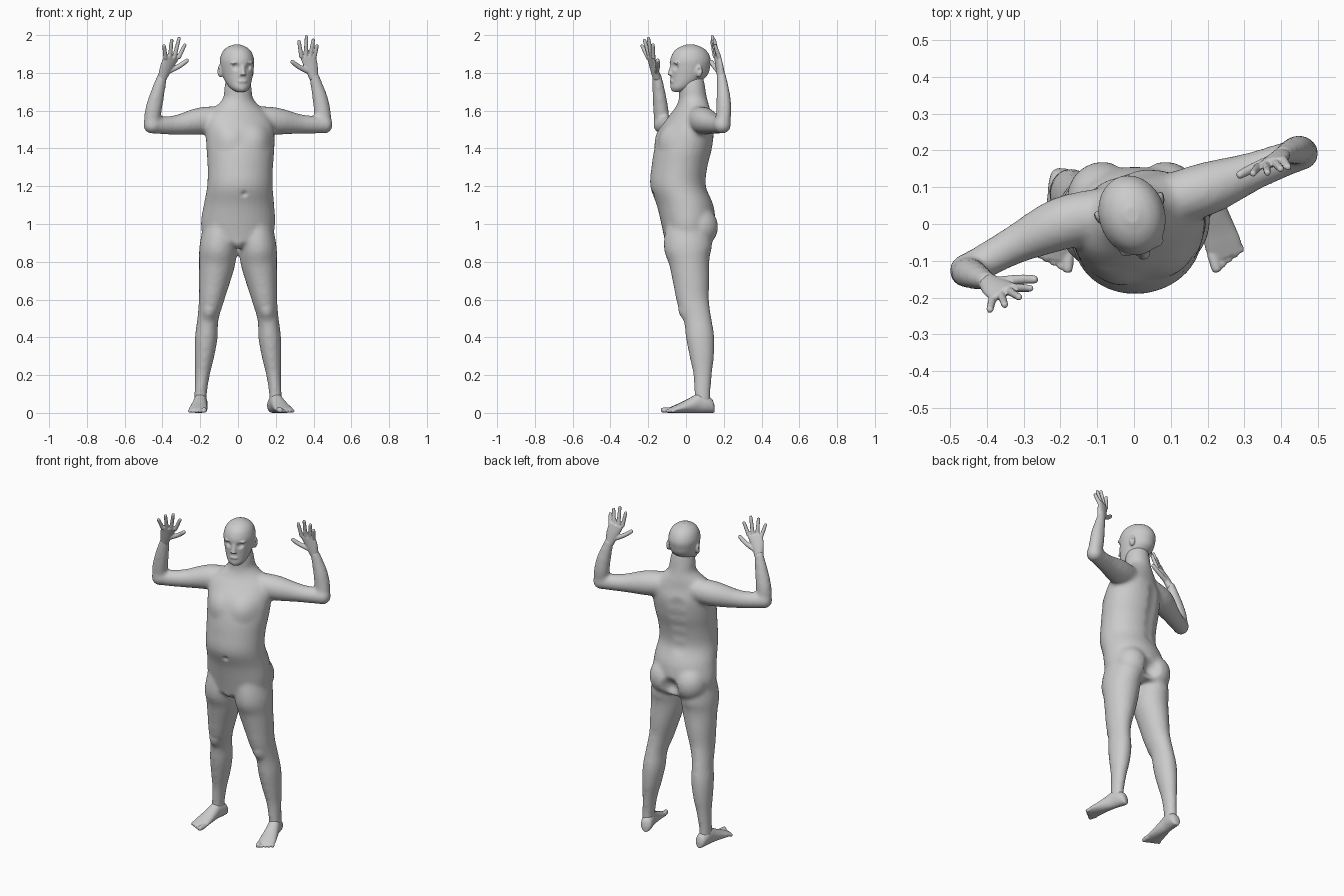
import bpy, bmesh, math
from mathutils import Vector, Matrix

cube = bpy.data.objects.get("Cube")
if cube:
    bpy.data.objects.remove(cube, do_unlink=True)

skin = bpy.data.materials.new("plain grey")
skin.use_nodes = True
GREY = (0.6, 0.6, 0.6, 1)
skin.diffuse_color = GREY
skin.node_tree.nodes["Principled BSDF"].inputs["Base Color"].default_value = GREY
UP = Vector((0, 0, 1))


def heading(degrees):
    """Model's own left and forward directions after a turn about z."""
    a = math.radians(degrees)
    return (Vector((math.cos(a), math.sin(a), 0)), Vector((math.sin(a), -math.cos(a), 0)))


def spline(rows, steps=4):
    """Smoothly resample rows of numbers."""
    rows = [Vector(r) for r in rows]
    out = []
    for i in range(len(rows) - 1):
        p, q = rows[i], rows[i + 1]
        before = (q - rows[i - 1]) / 2 if i else q - p
        after = (rows[i + 2] - p) / 2 if i + 2 < len(rows) else q - p
        for k in range(steps):
            t = k / steps
            out.append(p * (2*t**3 - 3*t**2 + 1) + before * (t**3 - 2*t**2 + t)
                       + q * (3*t**2 - 2*t**3) + after * (t**3 - t**2))
    return out + [rows[-1]]


def skin_rings(bm, rings, sides=24):
    """Join elliptical rings (centre, first axis, second axis) into a closed tube."""
    loops = []
    for c, u, v in rings:
        angles = [math.tau * k / sides for k in range(sides)]
        loops.append([bm.verts.new(c + u * math.cos(a) + v * math.sin(a)) for a in angles])
    for low, high in zip(loops, loops[1:]):
        for k in range(sides):
            j = (k + 1) % sides
            bm.faces.new((low[k], low[j], high[j], high[k]))
    bm.faces.new(loops[0][::-1])
    bm.faces.new(loops[-1])


def limb(bm, rows, side):
    """Tube through rows of x, y, z, half width along side, half depth."""
    rows = spline(rows)
    rings = []
    for i, r in enumerate(rows):
        ahead, behind = rows[min(i + 1, len(rows) - 1)], rows[max(i - 1, 0)]
        t = (Vector(ahead[:3]) - Vector(behind[:3])).normalized()
        u = (side - t * side.dot(t)).normalized()
        rings.append((Vector(r[:3]), u * r[3], t.cross(u) * r[4]))
    skin_rings(bm, rings)


def ball(bm, centre, size, turn=0):
    m = (Matrix.Translation(centre) @ Matrix.Rotation(math.radians(turn), 4, 'Z')
         @ Matrix.Diagonal((*size, 1)))
    bmesh.ops.create_icosphere(bm, subdivisions=3, radius=1, matrix=m)


def finish(name, bm, voxel, smoothing, pushes=()):
    """Fuse the overlapping volumes, soften them, then push small areas in or out."""
    bmesh.ops.recalc_face_normals(bm, faces=bm.faces)
    mesh = bpy.data.meshes.new(name)
    bm.to_mesh(mesh)
    bm.free()
    obj = bpy.data.objects.new(name, mesh)
    bpy.context.collection.objects.link(obj)
    fuse = obj.modifiers.new("fuse", 'REMESH')
    fuse.mode = 'VOXEL'
    fuse.voxel_size = voxel
    soften = obj.modifiers.new("soften", 'SMOOTH')
    soften.factor = 0.5
    soften.iterations = smoothing
    graph = bpy.context.evaluated_depsgraph_get()
    fused = bpy.data.meshes.new_from_object(obj.evaluated_get(graph))
    obj.modifiers.clear()
    obj.data = fused
    fused.name = name
    for centre, radius, shift in pushes:
        centre, shift = Vector(centre), Vector(shift)
        for v in fused.vertices:
            d = (v.co - centre).length / radius
            if d < 1:
                v.co += shift * (1 - d * d) ** 2
    for v in fused.vertices:
        v.co.z = max(v.co.z, 0)
    fused.materials.clear()
    fused.materials.append(skin)
    for p in fused.polygons:
        p.use_smooth = True
        p.material_index = 0


# Body: torso rings of x, y, z, half width, half depth, turn
body = bmesh.new()
torso = [(0, .01, .9, .18, .12, 0), (0, .012, 1, .197, .143, 0),
         (.005, -.005, 1.1, .187, .15, 3), (.01, -.042, 1.2, .174, .147, 7),
         (.012, -.035, 1.3, .174, .147, 11), (.013, -.015, 1.4, .182, .15, 15),
         (.01, .005, 1.5, .185, .138, 18), (.005, .022, 1.57, .172, .105, 19),
         (0, .035, 1.62, .122, .085, 19), (0, .037, 1.665, .08, .074, 18),
         (0, .032, 1.72, .073, .07, 17), (0, .028, 1.78, .06, .065, 17)]
rings = []
for x, y, z, w, d, turn in spline(torso):
    left, front = heading(turn)
    rings.append((Vector((x, y, z)), left * w, -front * d))
skin_rings(body, rings, 32)

# Legs and buttocks
leg = [(.09, .015, 1, .09, .12), (.104, .01, .88, .1, .128), (.11, .017, .8, .097, .108),
       (.125, .027, .7, .083, .097), (.141, .036, .6, .067, .086), (.159, .06, .5, .056, .074),
       (.168, .075, .4, .06, .075), (.178, .084, .3, .052, .065), (.189, .088, .2, .039, .049),
       (.198, .087, .1, .033, .043), (.198, .087, .04, .033, .045)]
for s in (1, -1):
    limb(body, [(s * r[0], *r[1:]) for r in leg], Vector((1, 0, 0)))
    ball(body, (s * .085, .07, .985), (.098, .1, .11))
ball(body, (0, -.075, .91), (.035, .04, .04))

# Arms: raised, bent upward at the elbow
upper_size = (.07, .072, .053, .047, .045)
fore_size = (.042, .045, .042, .034, .025)
arms = {
    "left": ([(.08, .06, 1.555), (.2, .097, 1.545), (.32, .142, 1.53), (.4, .172, 1.525),
              (.455, .192, 1.525)],
             [(.457, .193, 1.525), (.447, .2, 1.59), (.436, .199, 1.66), (.418, .194, 1.73),
              (.398, .186, 1.8)]),
    "right": ([(-.08, .03, 1.555), (-.2, 0, 1.545), (-.32, -.055, 1.525), (-.4, -.098, 1.522),
               (-.455, -.127, 1.525)],
              [(-.457, -.127, 1.525), (-.45, -.132, 1.59), (-.437, -.138, 1.65),
               (-.416, -.147, 1.73), (-.396, -.156, 1.8)])}
across = -heading(20)[1]
for upper, fore in arms.values():
    limb(body, [(*p, r, r) for p, r in zip(upper, upper_size)], across)
    limb(body, [(*p, r * .9, r) for p, r in zip(fore, fore_size)], across)
    ball(body, upper[-1], (.047, .047, .048))

# Navel, chest, spine, cleft and knees
marks = [((.035, -.185, 1.155), .025, (0, .02, 0)), ((0, .165, .96), .07, (0, -.035, 0)),
         ((.11, -.1, 1.46), .09, (.004, -.013, 0)), ((-.06, -.14, 1.46), .09, (.004, -.013, 0))]
marks += [((-.03, .13, 1.2 + .07 * i), .06, (.003, -.008, 0)) for i in range(5)]
marks += [((s * .155, -.02, .53), .05, (0, -.01, 0)) for s in (1, -1)]
finish("body", body, .011, 8, marks)

# Head, turned like the shoulders
TURN = 17
left, front = heading(TURN)


def on_head(a, f, z):
    return Vector((-.005, .022, z)) + left * a + front * f


head = bmesh.new()
skull = [(1.7, .068, .026, .026), (1.72, .05, .05, .056), (1.75, .028, .067, .077),
         (1.79, .006, .08, .1), (1.83, 0, .087, .107), (1.87, -.002, .089, .109),
         (1.91, -.002, .076, .092), (1.935, -.002, .052, .062), (1.95, -.002, .018, .022)]
skin_rings(head, [(on_head(0, f, z), left * w, -front * d)
                  for z, f, w, d in spline(skull)], 32)
limb(head, [(*on_head(0, .098, 1.845), .009, .01), (*on_head(0, .108, 1.81), .011, .011),
            (*on_head(0, .112, 1.787), .018, .013)], left)
ball(head, on_head(0, .1, 1.755), (.026, .011, .011), TURN)
ball(head, on_head(0, .088, 1.72), (.025, .018, .02), TURN)
for s in (1, -1):
    ball(head, on_head(s * .086, -.022, 1.81), (.013, .02, .034), TURN - s * 20)
    ball(head, on_head(s * .036, .085, 1.853), (.028, .018, .008), TURN)
face = []
for s in (1, -1):
    face.append((on_head(s * .035, .095, 1.833), .026, front * -.014))
    face.append((on_head(s * .1, -.022, 1.815), .016, left * (-s * .008)))
finish("head", head, .005, 4, face)

# Hands: wrist, middle and knuckles, then finger tips from little finger to thumb
hands = {
    "left": ([(.402, .188, 1.77), (.387, .177, 1.835), (.37, .165, 1.89)], (-.94, -.3, 0),
             [(.42, .152, 1.95), (.4, .148, 1.982), (.363, .138, 2), (.322, .136, 1.975),
              (.28, .13, 1.863)]),
    "right": ([(-.402, -.153, 1.77), (-.377, -.172, 1.835), (-.35, -.186, 1.885)], (.92, .36, 0),
              [(-.392, -.236, 1.95), (-.35, -.222, 1.98), (-.31, -.2, 1.99),
               (-.278, -.175, 1.955), (-.262, -.15, 1.87)])}
for name, (palm, side, tips) in hands.items():
    hand = bmesh.new()
    side = Vector(side).normalized()
    palm = [Vector(p) for p in palm]
    limb(hand, [(*p, w, d) for p, w, d in
                zip(palm, (.024, .037, .043), (.022, .018, .013))], side)
    for i, tip in enumerate(tips):
        tip = Vector(tip)
        base, r = palm[2] + side * (.024 * i - .036) - UP * .008, .0105
        if i == 4:
            base, r = palm[0].lerp(palm[1], .5) + side * .012, .013
        middle = base.lerp(tip, .5) + side * (.01 if i == 4 else 0)
        limb(hand, [(*base, r * 1.1, r * 1.1), (*middle, r, r),
                    (*base.lerp(tip, .93), r * .85, r * .85), (*tip, r * .4, r * .4)], across)
    finish(name + "_hand", hand, .004, 2)

# Feet: rows of distance ahead of the ankle, half width, half height
sole = [(-.064, .014, .02), (-.052, .03, .036), (-.02, .036, .047), (.02, .036, .052),
        (.06, .04, .042), (.11, .046, .029), (.15, .05, .02), (.185, .046, .012)]
for name, x, turn in (("left", .198, 17), ("right", -.198, -5)):
    foot = bmesh.new()
    left, front = heading(turn)
    ankle = Vector((x, .087, 0))
    skin_rings(foot, [(ankle + front * f + UP * h, left * w, UP * h)
                      for f, w, h in spline(sole)])
    inward = -left if x > 0 else left
    for i in range(5):
        r = .014 if i == 0 else .0095
        root = ankle + inward * (.036 - .0195 * i) + front * .165 + UP * (r + .002)
        end = root + front * (.052 - .008 * i) - UP * .002
        limb(foot, [(*root, r, r), (*root.lerp(end, .8), r, r), (*end, r * .6, r * .6)], left)
    finish(name + "_foot", foot, .005, 2)
